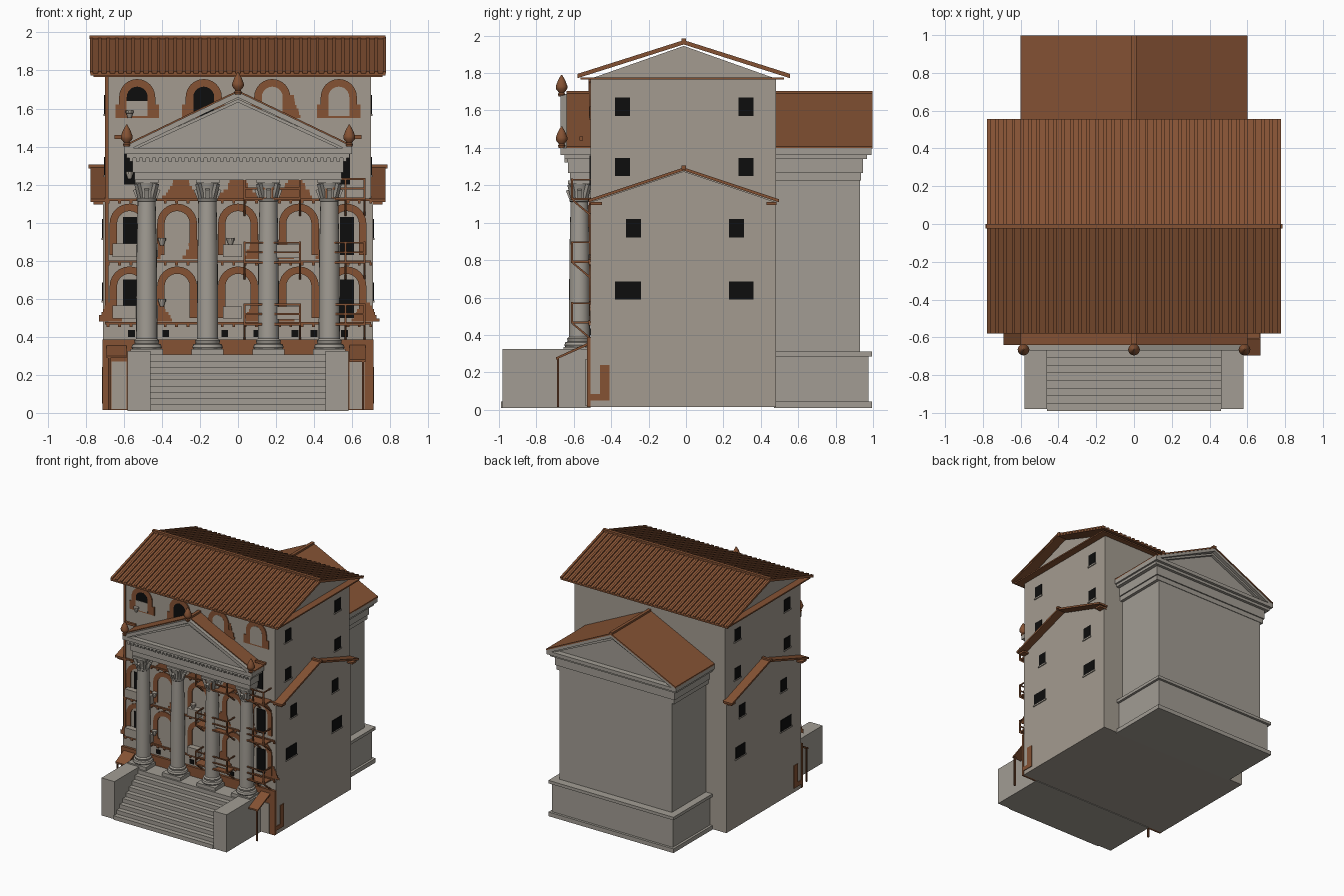
import bpy, bmesh, math, random
from mathutils import Vector, Matrix

random.seed(4)
cube = bpy.data.objects.get("Cube")
if cube:
    bpy.data.objects.remove(cube)


def material(name, r, g, b):
    m = bpy.data.materials.new(name)
    m.use_nodes = True
    m.diffuse_color = (r, g, b, 1)
    m.node_tree.nodes["Principled BSDF"].inputs["Base Color"].default_value = (r, g, b, 1)
    return m


PLASTER = material("warm_plaster", 0.37, 0.33, 0.28)
STONE = material("pale_stone", 0.36, 0.335, 0.295)
CLAY = material("terracotta", 0.235, 0.085, 0.034)
WOOD = material("dark_timber", 0.13, 0.047, 0.02)
BLACK = material("window_black", 0.004, 0.004, 0.004)


class Part:
    """Collects simple solids into one object."""

    def __init__(self, name, mat, smooth=False):
        self.name, self.mat, self.smooth, self.bm = name, mat, smooth, bmesh.new()

    def box(self, x0, x1, y0, y1, z0, z1):
        size = Matrix.Diagonal((x1 - x0, y1 - y0, z1 - z0, 1))
        mid = Matrix.Translation(((x0 + x1) / 2, (y0 + y1) / 2, (z0 + z1) / 2))
        bmesh.ops.create_cube(self.bm, size=1, matrix=mid @ size)

    def prism(self, pts, axis, a, b):
        # extrude a profile: axis x uses (y, z) points, axis y uses (x, z) points
        put = (lambda p, d: (d, *p)) if axis == "x" else (lambda p, d: (p[0], d, p[1]))
        face = self.bm.faces.new([self.bm.verts.new(put(p, a)) for p in pts])
        geo = bmesh.ops.extrude_face_region(self.bm, geom=[face])["geom"]
        move = Vector((b - a, 0, 0)) if axis == "x" else Vector((0, b - a, 0))
        bmesh.ops.translate(self.bm, vec=move, verts=[v for v in geo if isinstance(v, bmesh.types.BMVert)])

    def bar(self, p, q, w, t=None):
        p, q = Vector(p), Vector(q)
        rot = (q - p).to_track_quat("Z", "Y").to_matrix().to_4x4()
        size = Matrix.Diagonal((w, t or w, (q - p).length, 1))
        bmesh.ops.create_cube(self.bm, size=1, matrix=Matrix.Translation((p + q) / 2) @ rot @ size)

    def lathe(self, profile, x, y, sides=20):
        rings = [[self.bm.verts.new((x + r * math.cos(math.tau * i / sides), y + r * math.sin(math.tau * i / sides), z))
                  for i in range(sides)] for r, z in profile]
        for lo, hi in zip(rings, rings[1:]):
            for i in range(sides):
                j = (i + 1) % sides
                self.bm.faces.new((lo[i], lo[j], hi[j], hi[i]))
        self.bm.faces.new(rings[0][::-1])
        self.bm.faces.new(rings[-1])

    def done(self):
        bmesh.ops.recalc_face_normals(self.bm, faces=self.bm.faces)
        mesh = bpy.data.meshes.new(self.name)
        self.bm.to_mesh(mesh)
        self.bm.free()
        mesh.materials.append(self.mat)
        if self.smooth:
            mesh.shade_smooth()
            mesh.set_sharp_from_angle(angle=math.radians(35))
        bpy.context.collection.objects.link(bpy.data.objects.new(self.name, mesh))


def chevron(mid, half, eave, apex, t):
    return [(mid - half, eave), (mid, apex), (mid + half, eave),
            (mid + half, eave - t), (mid, apex - t), (mid - half, eave - t)]


def arch(x, z0, z1, r, inner=0):
    # solid arch outline, or a band when inner is given
    def curve(rad):
        zc = z1 - r
        return [(x - rad, z0)] + [(x - rad * math.cos(math.pi * i / 12), zc + rad * math.sin(math.pi * i / 12))
                                  for i in range(13)] + [(x + rad, z0)]
    return curve(r) + (curve(inner)[::-1] if inner else [])


FRONT, BACK, MID = -0.51, 0.48, -0.012

# Tenement block with gabled ends
p = Part("house_body", PLASTER)
p.prism([(FRONT, 0.015), (BACK, 0.015), (BACK, 1.77), (MID, 1.945), (FRONT, 1.77)], "x", -0.7, 0.7)
for s in (-1, 1):
    p.prism([(FRONT, 0.015), (BACK, 0.015), (BACK, 1.11), (MID, 1.275), (FRONT, 1.11)], "x", s * 0.69, s * 0.71)
p.done()

# Main tiled roof with ribs, ridge and soffit
p = Part("main_roof", CLAY)
p.prism(chevron(MID, 0.567, 1.785, 1.965, 0.012), "x", -0.775, 0.775)
for i in range(36):
    x = -0.77 + i * 0.044
    p.prism(chevron(MID, 0.567, 1.796, 1.976, 0.012), "x", x - 0.009, x + 0.009)
p.box(-0.78, 0.775, MID - 0.013, MID + 0.013, 1.965, 1.985)
p.box(-0.76, 0.76, -0.565, 0.525, 1.765, 1.776)
p.done()
p = Part("side_roofs", CLAY)
for s in (-1, 1):
    p.prism(chevron(MID, 0.51, 1.125, 1.295, 0.016), "x", s * 0.69, s * 0.775)
    p.box(min(s * 0.69, s * 0.76), max(s * 0.69, s * 0.76), -0.51, -0.45, 1.095, 1.11)
    p.box(min(s * 0.69, s * 0.76), max(s * 0.69, s * 0.76), 0.43, 0.485, 1.095, 1.11)
    p.box(min(s * 0.69, s * 0.785), max(s * 0.69, s * 0.785), MID - 0.012, MID + 0.012, 1.285, 1.305)
p.done()

# Side windows, the same on both flanks
p, sills = Part("side_windows", BLACK), Part("side_window_sills", PLASTER)
for s in (-1, 1):
    for face, z0, z1, spans in ((0.7, 1.57, 1.67, ((-0.38, -0.3), (0.28, 0.36))), (0.7, 1.25, 1.345, ((-0.38, -0.3), (0.28, 0.36))),
                                (0.71, 0.92, 1.02, ((-0.32, -0.24), (0.23, 0.31))), (0.71, 0.59, 0.685, ((-0.38, -0.24), (0.23, 0.36)))):
        a, b = sorted((s * (face - 0.01), s * (face + 0.004)))
        for y0, y1 in spans:
            p.box(a, b, y0, y1, z0, z1)
            sills.box(a - 0.004, b + 0.004, y0 - 0.008, y1 + 0.008, z0 - 0.01, z0)
p.done()
sills.done()

# Podium, cella and stairs
p = Part("podium", STONE)
p.box(-0.56, 0.56, 0.47, 0.975, 0.015, 0.29)
p.box(-0.58, 0.58, 0.47, 0.995, 0.01, 0.045)
p.box(-0.58, 0.58, 0.47, 0.995, 0.285, 0.31)
p.box(-0.52, 0.52, 0.47, 0.93, 0.3, 1.26)
p.done()
p = Part("front_steps", STONE)
for i in range(9):
    p.box(-0.46, 0.46, -0.99 + i * 0.04, FRONT, 0.01 + i * 0.033, 0.043 + i * 0.033)
for s in (-1, 1):
    a, b = sorted((s * 0.46, s * 0.58))
    p.box(a, b, -0.98, FRONT, 0.01, 0.325)
p.done()

# Columns with bases and leafy capitals
p = Part("columns", STONE, True)
shaft = [(0.075, 0.335), (0.08, 0.345), (0.075, 0.36), (0.062, 0.365), (0.066, 0.38), (0.056, 0.39),
         (0.055, 0.6), (0.053, 0.85), (0.047, 1.11), (0.053, 1.115), (0.053, 1.125), (0.044, 1.13),
         (0.045, 1.17), (0.058, 1.21)]
for x in (-0.48, -0.16, 0.16, 0.48):
    p.lathe(shaft, x, -0.57)
    p.box(x - 0.085, x + 0.085, -0.655, FRONT, 0.3, 0.336)
    p.box(x - 0.062, x + 0.062, -0.632, FRONT, 1.208, 1.226)
    for i in range(8):
        c, s = math.cos(math.tau * i / 8), math.sin(math.tau * i / 8)
        top, out = (1.205, 0.07) if i % 2 else (1.175, 0.062)
        p.bar((x + 0.044 * c, -0.57 + 0.044 * s, 1.13), (x + out * c, -0.57 + out * s, top), 0.022)
p.done()


# Entablature, pediment and roof, at the front and the back
def temple_end(name, wall, frieze, cornice):
    d = 1 if cornice > wall else -1
    p = Part(name + "_entablature", STONE)

    def slab(half, end, z0, z1):
        p.box(-half, half, min(wall, end), max(wall, end), z0, z1)
    slab(0.545, frieze - d * 0.01, 1.225, 1.27)
    slab(0.555, frieze, 1.265, 1.345)
    slab(0.585, (frieze + cornice) / 2, 1.34, 1.365)
    slab(0.6, cornice, 1.362, 1.392)
    p.prism([(-0.56, 1.385), (0.56, 1.385), (0, 1.65)], "y", wall, frieze)
    p.prism(chevron(0, 0.6, 1.4, 1.688, 0.03), "y", wall, cornice)
    p.prism(chevron(0, 0.57, 1.39, 1.65, 0.018), "y", wall, (frieze + cornice) / 2)
    if d < 0:
        for i in range(34):
            x = -0.561 + i * 0.034
            p.box(x - 0.009, x + 0.009, frieze - 0.02, frieze, 1.322, 1.345)
    p.done()
    p = Part(name + "_roof", CLAY)
    end = cornice + (0.005 if d > 0 else 0.03)
    p.prism(chevron(0, 0.6, 1.408, 1.696, 0.012), "y", wall, end)
    p.box(-0.013, 0.013, min(wall, end), max(wall, end), 1.685, 1.705)
    p.done()


temple_end("portico", FRONT + 0.01, -0.63, -0.67)
temple_end("rear_temple", BACK - 0.01, 0.945, 0.992)
p = Part("roof_finials", CLAY, True)
bud = [(0.016, 0), (0.02, 0.012), (0.014, 0.02), (0.03, 0.04), (0.031, 0.055), (0.02, 0.085), (0.003, 0.115)]
for x, z in ((-0.585, 1.4), (0, 1.675), (0.585, 1.4)):
    p.lathe([(r, z + h) for r, h in bud], x, -0.665, 12)
p.done()

# Brick arches and patches on the facade
bricks, dark, blind = Part("brick_arches", CLAY), Part("facade_openings", BLACK), Part("blind_shutters", PLASTER)


def patch(x, z, w, h):
    rows = max(2, round(h / 0.018))
    for i in range(rows):
        half = w / 2 * (1 - 0.7 * i / rows) * random.uniform(0.8, 1.1)
        bricks.box(x - half, x + half, FRONT - 0.005, FRONT, z + i * h / rows, z + (i + 1) * h / rows)


for x, half_open in ((-0.53, 1), (-0.18, 1), (0.18, 0), (0.53, 0)):
    bricks.prism(arch(x, 1.57, 1.755, 0.095, 0.055), "y", FRONT, FRONT - 0.008)
    bricks.box(x - 0.115, x + 0.115, FRONT - 0.007, FRONT, 1.55, 1.62)
    (dark if half_open else blind).prism(arch(x, 1.56, 1.715, 0.055), "y", FRONT, FRONT - 0.009)
blind.box(-0.585, -0.475, FRONT - 0.012, FRONT, 1.56, 1.64)
patch(0.26, 1.55, 0.16, 0.12)
for z in (0.5, 0.83):
    for x in (-0.57, -0.32, 0, 0.32, 0.57):
        bricks.prism(arch(x, z, z + 0.27, 0.105, 0.066), "y", FRONT, FRONT - 0.008)
        if abs(x) > 0.5:
            dark.box(x - 0.035, x + 0.04, FRONT - 0.006, FRONT, z, z + 0.2)
        patch(x + random.choice((-0.1, 0.1)), z - 0.02, 0.14, 0.1)
for x in (-0.57, 0.56):
    dark.box(x - 0.03, x + 0.03, FRONT - 0.006, FRONT, 1.2, 1.36)
for x in (-0.3, 0, 0.3):
    patch(x, 1.125, 0.2, 0.1)
for x in (-0.56, -0.38, -0.07, 0.1, 0.3, 0.4, 0.56):
    dark.box(x - 0.018, x + 0.018, FRONT - 0.006, FRONT, 0.4, 0.435)
for z in (0.465, 0.79, 1.115):
    bricks.box(-0.7, 0.7, FRONT - 0.014, FRONT, z, z + 0.012)
    for i in range(24):
        bricks.box(-0.69 + i * 0.06, -0.675 + i * 0.06, FRONT - 0.012, FRONT, z - 0.014, z)
for part in (bricks, dark, blind):
    part.done()

# Brick shop front, corner patches and downpipe
p, doors = Part("shop_front", CLAY), Part("shop_doorways", PLASTER)
p.box(-0.712, 0.712, FRONT - 0.02, FRONT, 0.015, 0.385)
for s in (-1, 1):
    a, b = sorted((s * 0.585, s * 0.665))
    doors.box(a, b, FRONT - 0.026, FRONT, 0.02, 0.27)
    a, b = sorted((s * 0.7, s * 0.716))
    p.box(a, b, -0.46, -0.41, 0.05, 0.24)
    p.box(a, b, FRONT, -0.45, 0.05, 0.085)
p.box(-0.698, -0.68, FRONT - 0.012, FRONT, 0.48, 1.765)
p.done()
doors.done()

# Shop awnings on timber posts
p, posts = Part("shop_awnings", CLAY), Part("awning_posts", WOOD)
for x0, x1, y, z in ((-0.69, -0.585, -0.64, 0.3), (0.585, 0.67, -0.695, 0.28)):
    p.prism([(FRONT, 0.365), (y, z), (y, z - 0.012), (FRONT, 0.35)], "x", x0, x1)
    outer = x0 if x0 < 0 else x1
    posts.bar((outer * 0.98, y + 0.01, 0.015), (outer * 0.98, y + 0.01, z), 0.012)
p.done()
posts.done()

# Timber balconies with railings and struts, plastered ones on the left
p, plain = Part("timber_balconies", CLAY), Part("plaster_balconies", PLASTER)
for z in (0.46, 0.785, 1.12):
    for x0, x1 in ((0.03, 0.33), (0.46, 0.67)):
        p.box(x0, x1, -0.615, FRONT, z, z + 0.012)
        for h in (0.06, 0.11):
            p.bar((x0, -0.61, z + h), (x1, -0.61, z + h), 0.009)
        for x in (x0 + 0.005, (x0 + x1) / 2, x1 - 0.005):
            p.bar((x, -0.61, z), (x, -0.61, z + 0.115), 0.01)
            p.bar((x, FRONT, z - 0.08), (x, -0.605, z), 0.01)
        for x in (x0 + 0.005, x1 - 0.005):
            p.bar((x, FRONT, z + 0.11), (x, -0.61, z + 0.11), 0.009)
    if z < 1:
        plain.box(0.18, 0.32, -0.6, -0.592, z + 0.03, z + 0.1)
        plain.box(-0.66, -0.42, -0.56, FRONT, z + 0.035, z + 0.105)
        plain.box(-0.08, 0.02, -0.56, FRONT, z + 0.035, z + 0.1)
for x in (-0.65, -0.62, 0.62, 0.65):
    p.bar((x, -0.56, 1.45), (x * 0.9, -0.56, 1.45), 0.02)
p.done()
plain.done()

# Flower pots on the ledges
p = Part("flower_pots", PLASTER, True)
for x, z in ((-0.4, 0.56), (-0.4, 0.88), (-0.04, 0.88), (-0.57, 1.23), (-0.57, 1.55)):
    p.lathe([(0.01, z), (0.018, z + 0.025), (0.021, z + 0.026), (0.021, z + 0.04)], x, -0.535, 10)
p.done()
